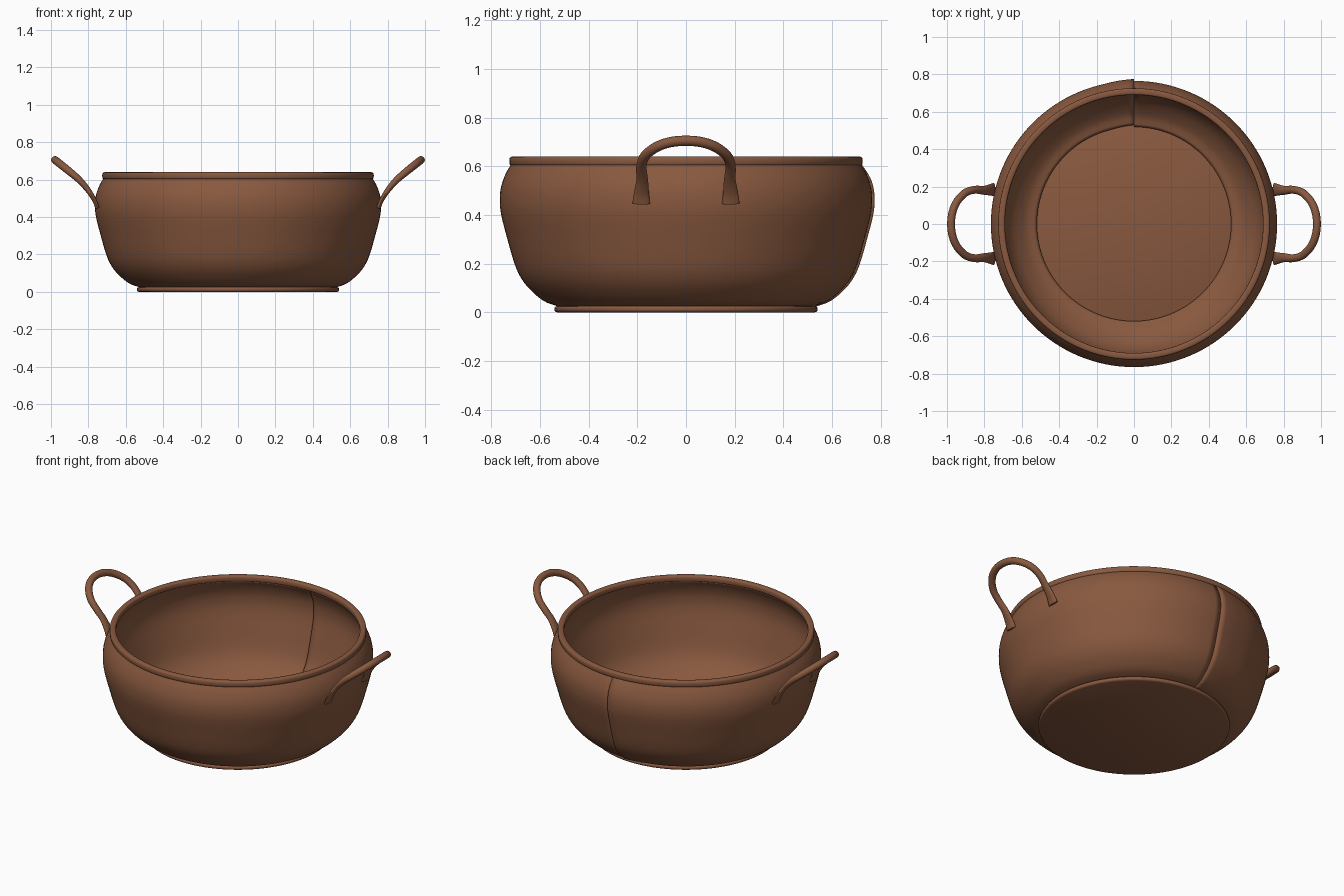
import bpy, bmesh, math
from mathutils import Vector

if "Cube" in bpy.data.objects:
    bpy.data.objects.remove(bpy.data.objects["Cube"])

copper = bpy.data.materials.new("copper_brown")
copper.diffuse_color = (0.25, 0.1, 0.05, 1)
copper.use_nodes = True
copper.node_tree.nodes["Principled BSDF"].inputs["Base Color"].default_value = copper.diffuse_color


def finish(name, bm):
    mesh = bpy.data.meshes.new(name)
    bm.to_mesh(mesh)
    bm.free()
    mesh.materials.append(copper)
    mesh.shade_smooth()
    mesh.set_sharp_from_angle(angle=math.radians(40))
    obj = bpy.data.objects.new(name, mesh)
    bpy.context.collection.objects.link(obj)
    return obj


def smooth_path(points, steps):
    """Catmull-Rom curve through the points (any dimension)."""
    pts = [Vector(p) for p in points]
    pts = [2 * pts[0] - pts[1]] + pts + [2 * pts[-1] - pts[-2]]
    out = []
    for a, b, c, d in zip(pts, pts[1:], pts[2:], pts[3:]):
        for s in range(steps):
            t = s / steps
            out.append(0.5 * (2 * b + (c - a) * t + (2 * a - 5 * b + 4 * c - d) * t * t
                              + (3 * b - a - 3 * c + d) * t ** 3))
    return out + [pts[-2]]


def skin(bm, rings, closed_u, closed_v):
    """Quads between successive rings of vertices."""
    nu, nv = len(rings), len(rings[0])
    for i in range(nu if closed_u else nu - 1):
        for j in range(nv if closed_v else nv - 1):
            a, b = rings[i], rings[(i + 1) % nu]
            k = (j + 1) % nv
            bm.faces.new((a[j], b[j], b[k], a[k]))


def revolve(bm, profile, segments, closed):
    rings = []
    for i in range(segments):
        a = 2 * math.pi * i / segments
        rings.append([bm.verts.new((r * math.cos(a), r * math.sin(a), z)) for r, z in profile])
    skin(bm, rings, True, closed)
    return rings


SEG = 128

# Base: thin disc with a rounded edge
bm = bmesh.new()
rings = revolve(bm, [(0.53, 0), (0.537, 0.003), (0.541, 0.009), (0.541, 0.017),
                     (0.537, 0.023), (0.53, 0.026)], SEG, False)
bm.faces.new([r[-1] for r in rings])
bm.faces.new([r[0] for r in reversed(rings)])
finish("base_disc", bm)

# Wall: one bent sheet whose ends lap at the back (+y) as a small step
wall = smooth_path([(0.525, 0.024), (0.585, 0.047), (0.645, 0.098), (0.683, 0.15), (0.708, 0.21),
                    (0.735, 0.305), (0.757, 0.39), (0.765, 0.45), (0.761, 0.51),
                    (0.743, 0.565), (0.717, 0.612)], 4)
bm = bmesh.new()
rings = []
for i in range(SEG + 1):
    turn = 2 * math.pi * i / SEG
    a = turn + math.pi / 2
    lap = 0.01 * max(0, 1 - turn / 0.22)
    ring = []
    for r, z in wall:
        r += lap * min(1, (0.63 - z) * 12)
        ring.append(bm.verts.new((r * math.cos(a), r * math.sin(a), z)))
    rings.append(ring)
skin(bm, rings, False, False)
body = finish("pot_wall", bm)
solid = body.modifiers.new("sheet_thickness", 'SOLIDIFY')
solid.thickness = 0.018
solid.offset = -1

# Rim: rounded band around the mouth
rim = []
for k in range(20):
    t = 2 * math.pi * k / 20
    c, s = math.cos(t), math.sin(t)
    rim.append((0.708 + 0.018 * math.copysign(abs(c) ** 0.6, c),
                0.621 + 0.019 * math.copysign(abs(s) ** 0.6, s)))
bm = bmesh.new()
revolve(bm, rim, SEG, True)
finish("rim_band", bm)

# Handles: swept loops with flattened feet; x, y, z, half width, half thickness
half = [(0.751, 0.184, 0.447, 0.036, 0.011), (0.768, 0.183, 0.49, 0.031, 0.012),
        (0.802, 0.180, 0.545, 0.024, 0.015), (0.850, 0.183, 0.600, 0.021, 0.018),
        (0.900, 0.168, 0.643, 0.021, 0.020), (0.945, 0.122, 0.679, 0.021, 0.021),
        (0.970, 0.065, 0.699, 0.021, 0.021)]
path = half + [(0.978, 0, 0.705, 0.021, 0.021)] + [(x, -y, z, w, h) for x, y, z, w, h in reversed(half)]
for name, side in (("right_handle", 1), ("left_handle", -1)):
    pts = smooth_path(path, 5)
    bm = bmesh.new()
    rings = []
    for i, p in enumerate(pts):
        t = (pts[min(i + 1, len(pts) - 1)] - pts[max(i - 1, 0)]).to_3d().normalized()
        n = Vector((0.7, 0, -0.7))
        n = (n - t * n.dot(t)).normalized()
        w = t.cross(n)
        ring = []
        for k in range(16):
            a = 2 * math.pi * k / 16
            v = p.to_3d() + w * (p[3] * math.cos(a)) + n * (p[4] * math.sin(a))
            ring.append(bm.verts.new((v.x * side, v.y, v.z)))
        rings.append(ring)
    skin(bm, rings, False, True)
    bm.faces.new(rings[0])
    bm.faces.new(rings[-1])
    bmesh.ops.recalc_face_normals(bm, faces=bm.faces)
    finish(name, bm)
